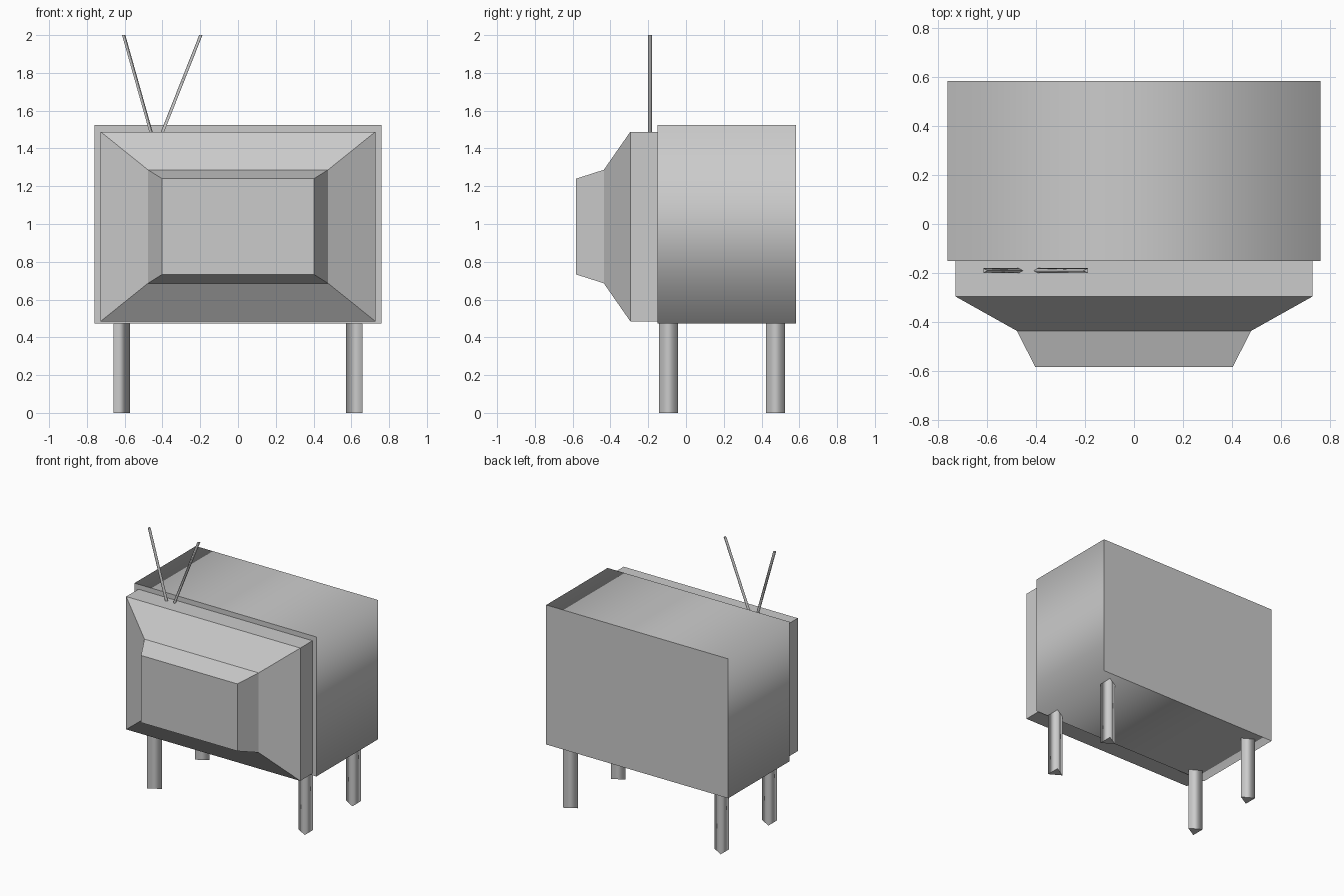
import bpy, bmesh, math
from mathutils import Vector

default = bpy.data.objects.get("Cube")
if default:
    bpy.data.objects.remove(default, do_unlink=True)

# One plain grey for the whole set
grey = bpy.data.materials.new("plain_grey")
grey.use_nodes = True
colour = (0.6, 0.6, 0.6, 1)
grey.diffuse_color = colour
grey.node_tree.nodes["Principled BSDF"].inputs["Base Color"].default_value = colour


def loft(name, rings, smooth=False):
    """Skin matching rings of points; end caps stay flat and sharp."""
    bm = bmesh.new()
    loops = [[bm.verts.new(p) for p in ring] for ring in rings]
    n = len(loops[0])
    for a, b in zip(loops, loops[1:]):
        for i in range(n):
            j = (i + 1) % n
            bm.faces.new((a[i], a[j], b[j], b[i])).smooth = smooth
    caps = [bm.faces.new(loops[0]), bm.faces.new(loops[-1])]
    for cap in caps:
        for edge in cap.edges:
            edge.smooth = False
    bmesh.ops.recalc_face_normals(bm, faces=bm.faces[:])
    mesh = bpy.data.meshes.new(name)
    bm.to_mesh(mesh)
    bm.free()
    mesh.materials.append(grey)
    obj = bpy.data.objects.new(name, mesh)
    bpy.context.collection.objects.link(obj)
    return obj


def rect(y, half_width, low, high):
    return [(-half_width, y, low), (half_width, y, low),
            (half_width, y, high), (-half_width, y, high)]


def triangle(centre, radius, point_dir):
    """Level triangle with one corner pointing along +x or -x."""
    start = 0 if point_dir > 0 else math.pi
    return [Vector(centre) + radius * Vector((math.cos(a), math.sin(a), 0))
            for a in (start + k * math.tau / 3 for k in range(3))]


def rod(name, bottom, top, radius, point_dir):
    loft(name, [triangle(p, radius, point_dir) for p in (bottom, top)], True)


# Cabinet: softly shaded around its sides
loft("cabinet", [rect(-0.15, 0.76, 0.472, 1.525),
                 rect(0.582, 0.76, 0.472, 1.525)], True)

# Stepped housing tapering in two stages
loft("tapered_housing", [rect(-0.15, 0.727, 0.485, 1.488),
                         rect(-0.295, 0.727, 0.485, 1.488),
                         rect(-0.435, 0.477, 0.686, 1.287),
                         rect(-0.582, 0.402, 0.733, 1.24)])

# Three-sided legs, corners pointing inwards
for side, label in ((-1, "right"), (1, "left")):
    for y, place in ((-0.093, "front"), (0.475, "back")):
        x = side * 0.629
        rod(f"{place}_{label}_leg", (x, y, 0), (x, y, 0.475), 0.058, -side)

# Pair of thin aerials
rod("right_aerial", (-0.463, -0.19, 1.485), (-0.608, -0.19, 2), 0.0115, 1)
rod("left_aerial", (-0.398, -0.19, 1.485), (-0.194, -0.19, 2), 0.0115, -1)
